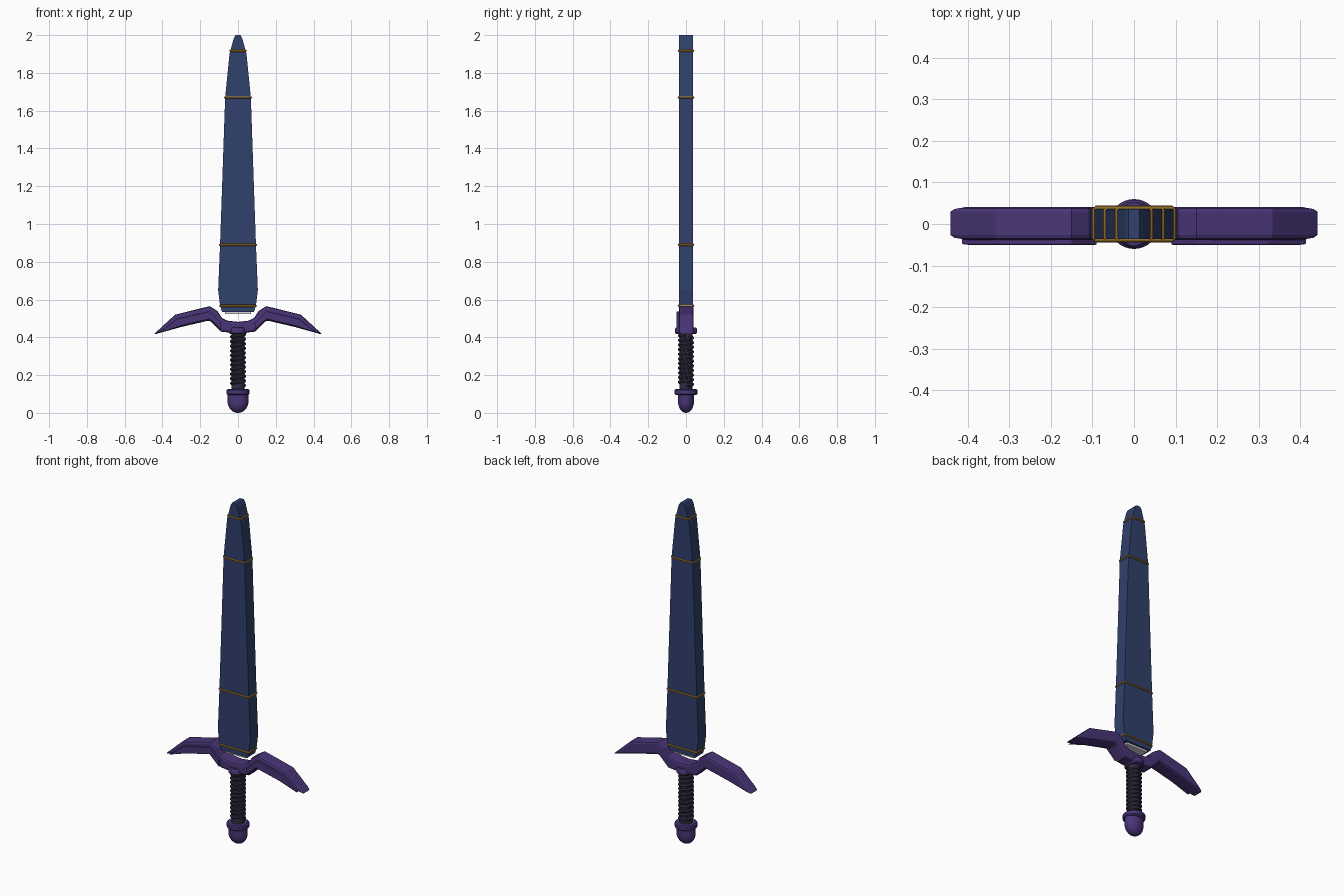
import bpy, bmesh, math

if "Cube" in bpy.data.objects:
    bpy.data.objects.remove(bpy.data.objects["Cube"])


def material(name, rgb):
    m = bpy.data.materials.new(name)
    m.diffuse_color = (*rgb, 1)
    m.use_nodes = True
    m.node_tree.nodes["Principled BSDF"].inputs["Base Color"].default_value = m.diffuse_color
    return m


BLUE = material("scabbard blue", (0.030, 0.052, 0.150))
PURPLE = material("guard purple", (0.066, 0.035, 0.185))
GOLD = material("band gold", (0.45, 0.24, 0.035))
DARK = material("grip dark", (0.030, 0.027, 0.052))
STEEL = material("pale steel", (0.70, 0.70, 0.72))


def select_only(ob):
    bpy.ops.object.select_all(action='DESELECT')
    ob.select_set(True)
    bpy.context.view_layer.objects.active = ob


def finish(name, bm, mat, bevel=0.0, smooth=False):
    bmesh.ops.recalc_face_normals(bm, faces=bm.faces)
    me = bpy.data.meshes.new(name)
    bm.to_mesh(me)
    bm.free()
    me.materials.append(mat)
    ob = bpy.data.objects.new(name, me)
    bpy.context.collection.objects.link(ob)
    if bevel:
        mod = ob.modifiers.new("bevel", 'BEVEL')
        mod.width, mod.segments = bevel, 2
        mod.limit_method, mod.angle_limit = 'ANGLE', math.radians(50)
    if smooth:
        select_only(ob)
        bpy.ops.object.shade_smooth_by_angle(angle=math.radians(40))
    return ob


def slab(name, outline, y0, y1, mat, bevel=0.0):
    """Extrude an x-z outline from y0 to y1."""
    bm = bmesh.new()
    face = bm.faces.new([bm.verts.new((x, y0, z)) for x, z in outline])
    new = bmesh.ops.extrude_face_region(bm, geom=[face])["geom"]
    verts = [v for v in new if isinstance(v, bmesh.types.BMVert)]
    bmesh.ops.translate(bm, verts=verts, vec=(0, y1 - y0, 0))
    return finish(name, bm, mat, bevel)


def lathe(name, profile, mat, sx=1.0, sy=1.0, steps=32):
    """Revolve an (r, z) profile around z, with elliptical scaling."""
    bm = bmesh.new()
    vs = [bm.verts.new((r, 0, z)) for r, z in profile]
    es = [bm.edges.new(p) for p in zip(vs, vs[1:])]
    bmesh.ops.spin(bm, geom=vs + es, cent=(0, 0, 0), axis=(0, 0, 1),
                   angle=math.tau, steps=steps, use_duplicate=False)
    bmesh.ops.remove_doubles(bm, verts=bm.verts, dist=1e-5)
    bmesh.ops.scale(bm, verts=bm.verts, vec=(sx, sy, 1))
    return finish(name, bm, mat, smooth=True)


def tube(name, points, radius, mat, cyclic=False):
    cu = bpy.data.curves.new(name, 'CURVE')
    cu.dimensions = '3D'
    cu.bevel_depth, cu.bevel_resolution = radius, 2
    cu.use_fill_caps = True
    sp = cu.splines.new('POLY')
    sp.points.add(len(points) - 1)
    for p, co in zip(sp.points, points):
        p.co = (*co, 1)
    sp.use_cyclic_u = cyclic
    cu.materials.append(mat)
    ob = bpy.data.objects.new(name, cu)
    bpy.context.collection.objects.link(ob)
    select_only(ob)
    bpy.ops.object.convert(target='MESH')
    bpy.ops.object.shade_smooth_by_angle(angle=math.radians(40))


def mirrored(half):
    return half + [(-x, z) for x, z in reversed(half) if x > 0]


# Scabbard: flat-sided tapering body
side = [(0.085, 0.535), (0.095, 0.57), (0.105, 0.65), (0.095, 0.89),
        (0.068, 1.67), (0.045, 1.90), (0.022, 1.985), (0.013, 2.0)]
slab("scabbard", mirrored(side), -0.036, 0.036, BLUE)


def half_width(z):
    for (x0, z0), (x1, z1) in zip(side, side[1:]):
        if z0 <= z <= z1:
            return x0 + (x1 - x0) * (z - z0) / (z1 - z0)


# Gold bands wrapped around the scabbard
for i, z in enumerate((0.567, 0.89, 1.67, 1.917)):
    w, d, c = half_width(z) + 0.001, 0.039, 0.006
    loop = [(w - c, -d, z), (w, c - d, z), (w, d - c, z), (w - c, d, z),
            (c - w, d, z), (-w, d - c, z), (-w, c - d, z), (c - w, -d, z)]
    tube(f"gold_band_{i + 1}", loop, 0.0055, GOLD, cyclic=True)

# Pale lip at the scabbard mouth
slab("scabbard_lip", mirrored([(0.068, 0.523), (0.068, 0.54)]), -0.025, 0.025, STEEL)

# Winged guard
guard = [(0, 0.482), (0.055, 0.488), (0.085, 0.503), (0.11, 0.54), (0.15, 0.565),
         (0.333, 0.52), (0.448, 0.414), (0.30, 0.455), (0.15, 0.49),
         (0.09, 0.43), (0.045, 0.425)]
slab("guard", mirrored(guard), -0.038, 0.041, PURPLE, bevel=0.012)

# Raised plates on the front of each wing
plate = [(0.09, 0.478), (0.15, 0.538), (0.322, 0.498), (0.415, 0.424),
         (0.30, 0.462), (0.15, 0.497), (0.09, 0.44)]
for label, s in (("right", 1), ("left", -1)):
    slab(f"guard_plate_{label}", [(s * x, z) for x, z in plate], -0.05, -0.03, PURPLE, bevel=0.003)

# Collar under the guard
lathe("guard_collar", [(0, 0.418), (0.052, 0.418), (0.058, 0.424), (0.058, 0.446),
                       (0.052, 0.453), (0, 0.453)], PURPLE, sx=0.8)

# Grip: core with a spiral wrap
lathe("grip_core", [(0, 0.11), (0.035, 0.11), (0.035, 0.43), (0, 0.43)], DARK)
turns, per = 11, 20
tube("grip_wrap", [(0.032 * math.cos(math.tau * i / per), 0.032 * math.sin(math.tau * i / per),
                    0.145 + 0.27 * i / (turns * per)) for i in range(turns * per + 1)], 0.0105, DARK)

# Pommel: collar and rounded bulb
lathe("pommel_collar", [(0, 0.095), (0.054, 0.095), (0.06, 0.1), (0.06, 0.12),
                        (0.054, 0.126), (0, 0.126)], PURPLE)
dome = [(math.sin(a), 0.06 - 0.06 * math.cos(a)) for a in (math.pi / 2 * i / 10 for i in range(11))]
lathe("pommel_bulb", dome + [(1.0, 0.1), (0, 0.1)], PURPLE, sx=0.055, sy=0.042)
